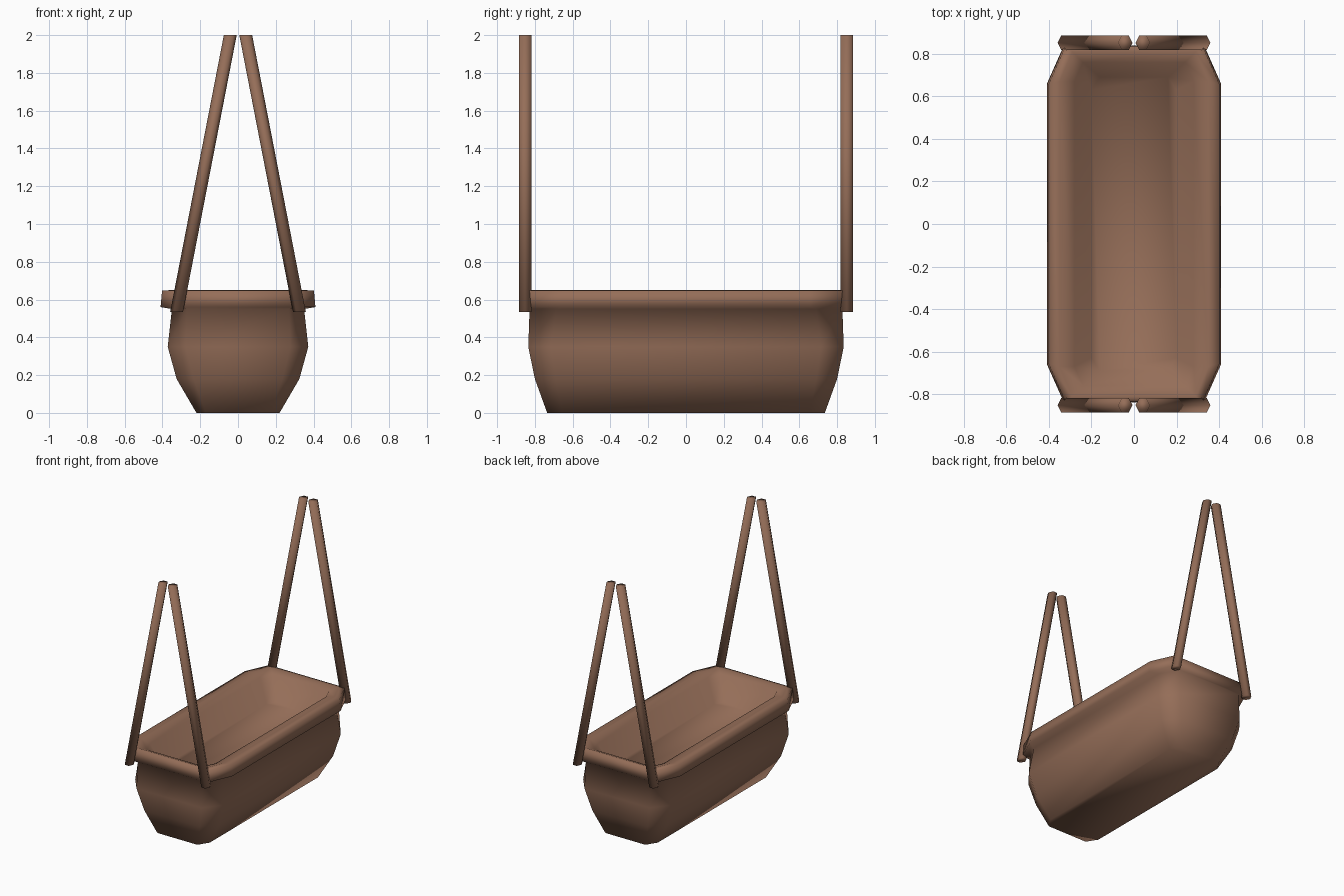
import bpy, bmesh, math

if "Cube" in bpy.data.objects:
    bpy.data.objects.remove(bpy.data.objects["Cube"])

brown = bpy.data.materials.new("warm brown")
brown.diffuse_color = (0.30, 0.155, 0.098, 1)
brown.use_nodes = True
brown.node_tree.nodes["Principled BSDF"].inputs["Base Color"].default_value = brown.diffuse_color


def ring(hx, hy, cx, cy, z):
    """Rectangle with cut corners at height z."""
    out = []
    for sx, sy in ((1, 1), (-1, 1), (-1, -1), (1, -1)):
        a = (sx * hx, sy * (hy - cy), z)
        b = (sx * (hx - cx), sy * hy, z)
        out += [a, b] if sx * sy > 0 else [b, a]
    return out


def loft(name, rings):
    """Closed, fully smooth-shaded skin over a stack of rings."""
    bm = bmesh.new()
    loops = [[bm.verts.new(p) for p in r] for r in rings]
    n = len(loops[0])
    for lo, hi in zip(loops, loops[1:]):
        for i in range(n):
            j = (i + 1) % n
            bm.faces.new((lo[i], lo[j], hi[j], hi[i]))
    bm.faces.new(loops[0][::-1])
    bm.faces.new(loops[-1])
    bmesh.ops.recalc_face_normals(bm, faces=bm.faces)
    for f in bm.faces:
        f.smooth = True
    me = bpy.data.meshes.new(name)
    bm.to_mesh(me)
    bm.free()
    me.materials.append(brown)
    ob = bpy.data.objects.new(name, me)
    bpy.context.collection.objects.link(ob)
    return ob


# trough: outer wall, rim and hollow inside as one closed shell
profile = [
    (0.22, 0.735, 0.05, 0.08, 0.0),
    (0.325, 0.80, 0.09, 0.11, 0.18),
    (0.372, 0.835, 0.095, 0.12, 0.35),
    (0.35, 0.828, 0.08, 0.14, 0.55),
    (0.41, 0.838, 0.08, 0.18, 0.56),
    (0.402, 0.835, 0.08, 0.18, 0.648),
    (0.35, 0.81, 0.06, 0.14, 0.65),
    (0.28, 0.76, 0.04, 0.09, 0.63),
    (0.20, 0.69, 0.04, 0.06, 0.46),
]
loft("planter_trough", [ring(*p) for p in profile])


# hanging straps: leaning six-sided bars with level ends
def hexagon(x, y, z):
    r = 0.034
    return [(x + r * math.cos(k * math.pi / 3),
             y + 1.13 * r * math.sin(k * math.pi / 3), z) for k in range(6)]


for sy, end in ((-1, "front"), (1, "back")):
    for sx, side in ((-1, "left"), (1, "right")):
        y = sy * 0.852
        loft(f"{end}_{side}_strap",
             [hexagon(sx * 0.325, y, 0.535), hexagon(sx * 0.041, y, 2.0)])
